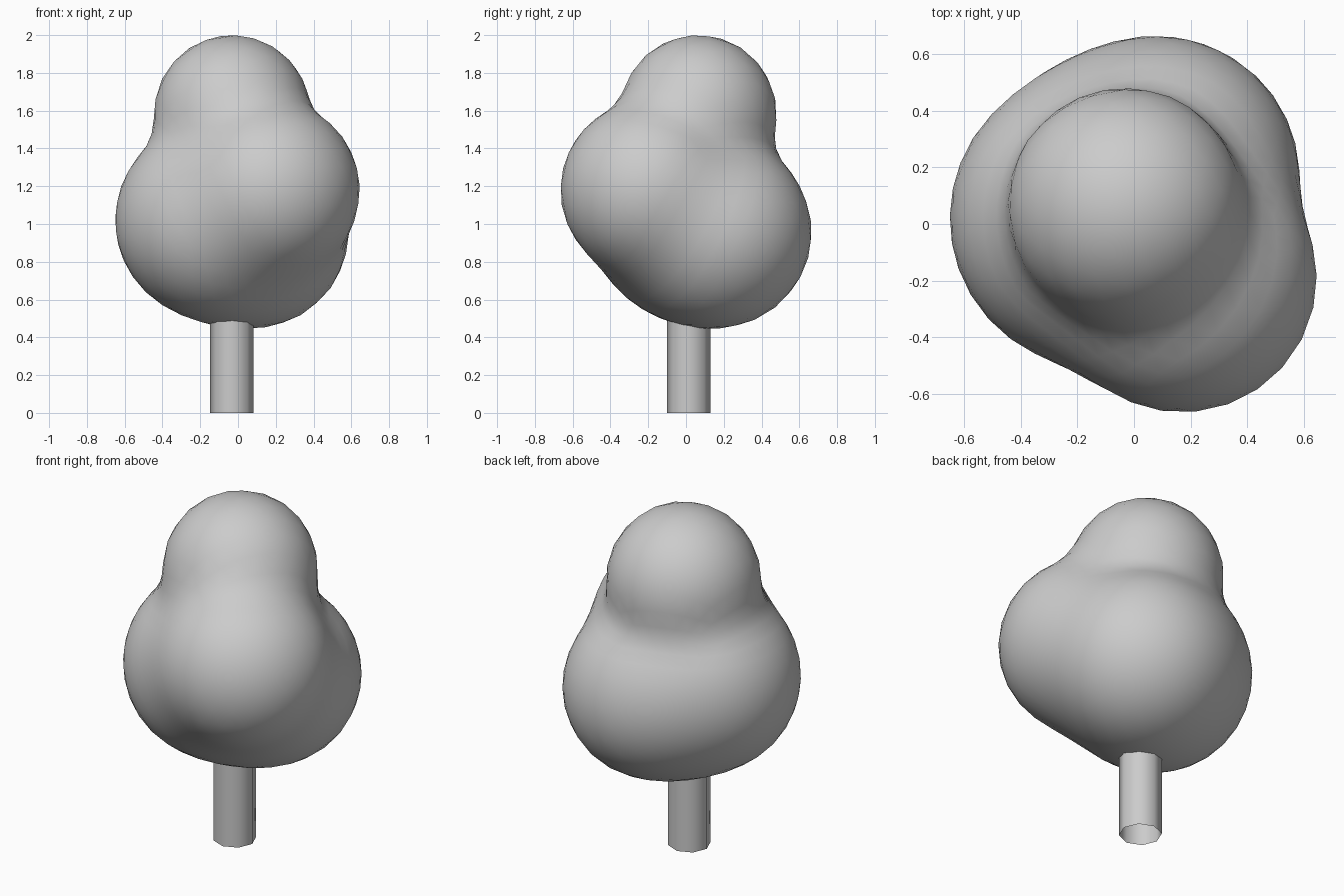
import bpy, bmesh
from mathutils import Vector

if "Cube" in bpy.data.objects:
    bpy.data.objects.remove(bpy.data.objects["Cube"])

# Foliage clumps: centre and radius
CLUMPS = [
    (Vector((-0.12, 0.02, 1.02)), 0.53),   # left
    (Vector((0.08, 0.16, 0.955)), 0.505),  # back, low
    (Vector((0.17, -0.19, 1.18)), 0.475),  # front right
    (Vector((-0.03, 0.065, 1.585)), 0.415),  # top
]
BLEND = 0.13


def field(p):
    """Signed distance to the softly merged clumps."""
    d = None
    for c, r in CLUMPS:
        s = (p - c).length - r
        if d is None:
            d = s
        else:
            h = max(BLEND - abs(d - s), 0) / BLEND
            d = min(d, s) - h * h * BLEND / 4
    return d


def add_object(name, bm):
    for f in bm.faces:
        f.smooth = True
    mesh = bpy.data.meshes.new(name)
    bm.to_mesh(mesh)
    bm.free()
    ob = bpy.data.objects.new(name, mesh)
    bpy.context.collection.objects.link(ob)
    return ob


# Foliage: one ball shrunk inward onto the merged clumps
bm = bmesh.new()
bmesh.ops.create_icosphere(bm, subdivisions=4, radius=1)
core = Vector((-0.01, 0.03, 1.2))
for v in bm.verts:
    ray = v.co.normalized()
    t = 1.3
    for _ in range(60):
        t -= field(core + ray * t) * 0.9
    v.co = core + ray * t
add_object("foliage", bm)

# Trunk: open eight-sided tube reaching into the foliage
bm = bmesh.new()
bmesh.ops.create_cone(bm, cap_ends=False, segments=8,
                      radius1=0.115, radius2=0.115, depth=0.6)
bmesh.ops.translate(bm, verts=bm.verts, vec=(-0.032, 0.015, 0.3))
add_object("trunk", bm)
